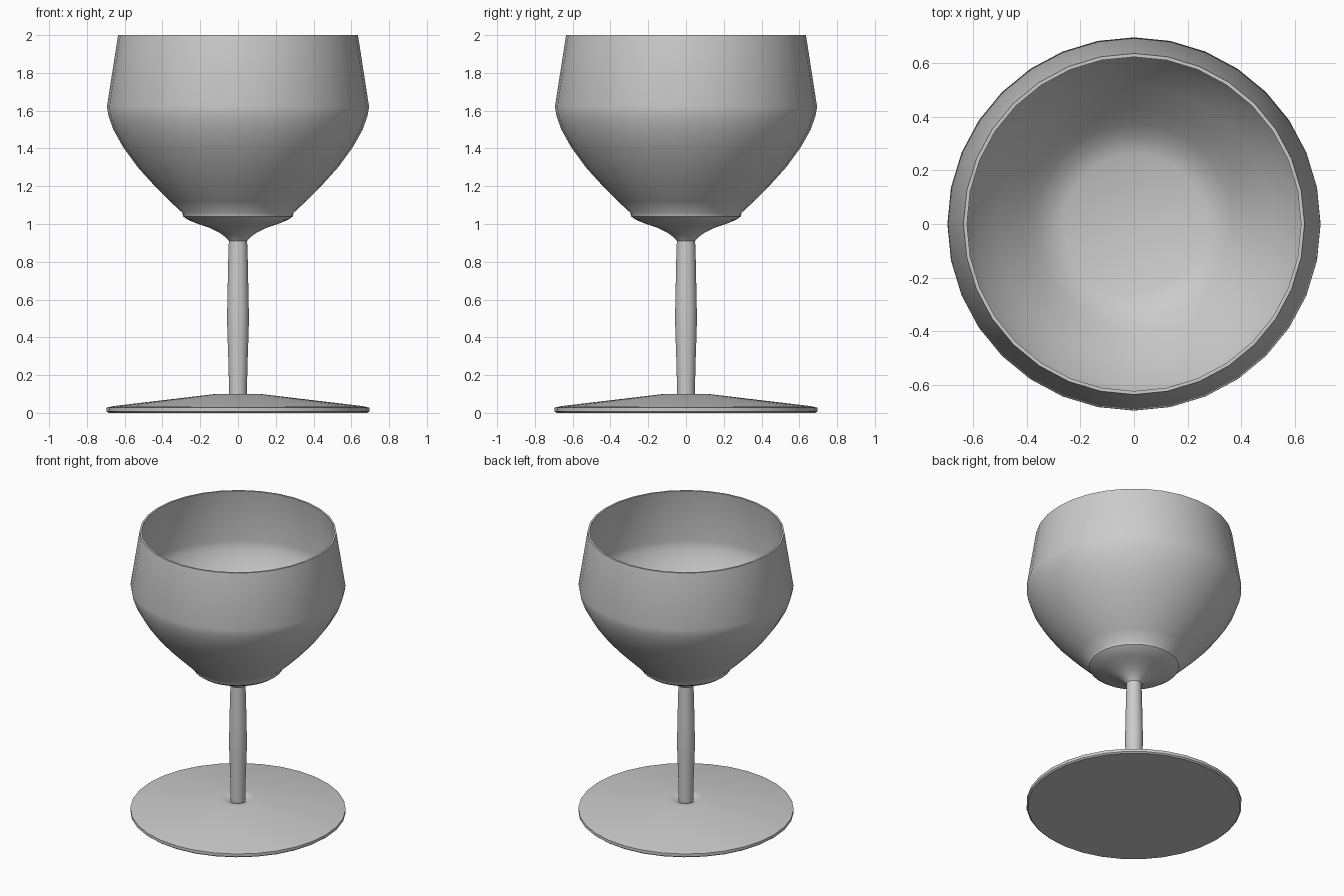
import bpy, math

if "Cube" in bpy.data.objects:
    bpy.data.objects.remove(bpy.data.objects["Cube"])

SIDES = 32


def lathe(name, profile, angle=35):
    """Spin an (r, z) profile around z; points with r = 0 become poles."""
    verts, faces, rings = [], [], []
    for r, z in profile:
        start = len(verts)
        if r == 0:
            verts.append((0, 0, z))
            rings.append([start] * SIDES)
        else:
            for i in range(SIDES):
                a = 2 * math.pi * i / SIDES
                verts.append((r * math.cos(a), r * math.sin(a), z))
            rings.append(list(range(start, start + SIDES)))
    for lo, hi in zip(rings, rings[1:]):
        for i in range(SIDES):
            j = (i + 1) % SIDES
            face = list(dict.fromkeys((lo[i], lo[j], hi[j], hi[i])))
            faces.append(face)
    mesh = bpy.data.meshes.new(name)
    mesh.from_pydata(verts, [], faces)
    mesh.update()
    ob = bpy.data.objects.new(name, mesh)
    bpy.context.collection.objects.link(ob)
    bpy.ops.object.select_all(action='DESELECT')
    ob.select_set(True)
    bpy.context.view_layer.objects.active = ob
    bpy.ops.object.shade_smooth_by_angle(angle=math.radians(angle))
    return ob


# Foot: thin disc rising as a shallow cone, with a small dip around the stem
lathe("foot", [(0, 0), (0.685, 0), (0.695, 0.008), (0.695, 0.028),
               (0.66, 0.036), (0.12, 0.1), (0.075, 0.1), (0.05, 0.085), (0, 0.085)])

# Stem: slim rod, slightly thicker at mid height
lathe("stem", [(0, 0.08), (0.047, 0.08), (0.05, 0.25), (0.056, 0.42), (0.058, 0.5),
               (0.056, 0.6), (0.052, 0.8), (0.048, 0.925), (0, 0.925)])

# Bowl: outer wall up to the rim, then the inner wall back down to the floor
outer = [(0, 0.91), (0.048, 0.91), (0.065, 0.93), (0.1, 0.955), (0.15, 0.98),
         (0.21, 1.0), (0.265, 1.022), (0.29, 1.04), (0.295, 1.06),
         (0.36, 1.12), (0.44, 1.2), (0.53, 1.3), (0.61, 1.41),
         (0.66, 1.5), (0.685, 1.57), (0.694, 1.62), (0.635, 2.0)]
inner = [(0.622, 2.0), (0.68, 1.62), (0.671, 1.57), (0.646, 1.505), (0.596, 1.415),
         (0.516, 1.31), (0.426, 1.21), (0.37, 1.15), (0.32, 1.11),
         (0.26, 1.085), (0, 1.075)]
lathe("bowl", outer + inner)
